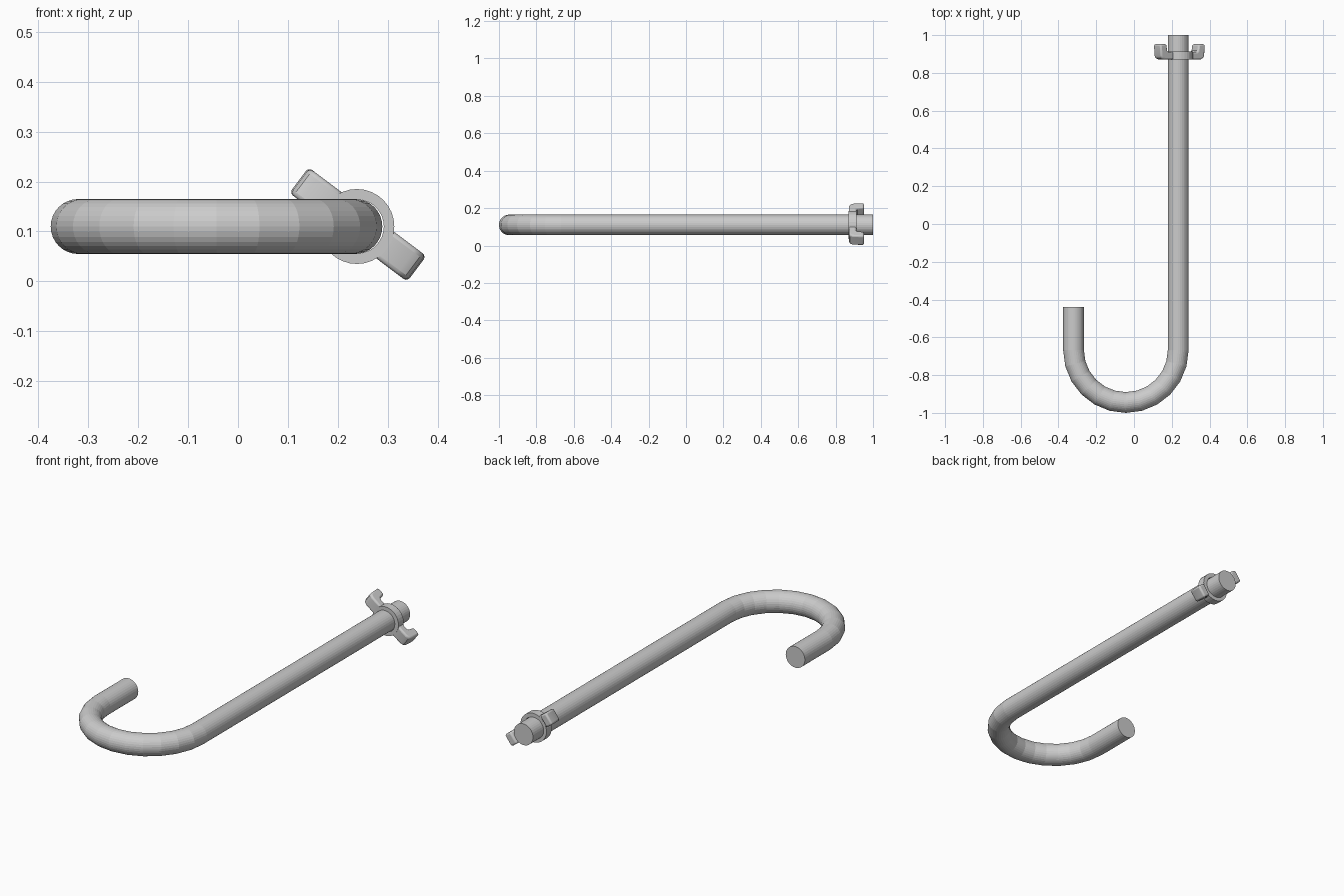
import bpy, bmesh, math
from mathutils import Vector, Matrix

if "Cube" in bpy.data.objects:
    bpy.data.objects.remove(bpy.data.objects["Cube"])

ROD_R, ROD_Z, SIDES = 0.055, 0.11, 32
NUT = Vector((0.24, 0, 0.114))


def make_object(name, bm):
    bmesh.ops.recalc_face_normals(bm, faces=bm.faces)
    mesh = bpy.data.meshes.new(name)
    bm.to_mesh(mesh)
    bm.free()
    ob = bpy.data.objects.new(name, mesh)
    bpy.context.collection.objects.link(ob)
    return ob


def bridge(bm, a, b):
    n = len(a)
    for i in range(n):
        bm.faces.new((a[i], a[(i + 1) % n], b[(i + 1) % n], b[i]))


# J-shaped rod: circle swept along leg, half-turn bend and short end
bend_x, bend_y, bend_r = -0.043, -0.668, 0.277
stations = [(bend_x + bend_r, 1.0, 0)]
for k in range(13):
    a = math.pi * k / 12
    stations.append((bend_x + bend_r * math.cos(a), bend_y - bend_r * math.sin(a), a))
stations.append((bend_x - bend_r, -0.44, math.pi))

bm = bmesh.new()
rings = []
for x, y, a in stations:
    ring = []
    for i in range(SIDES):
        t = 2 * math.pi * i / SIDES
        out = ROD_R * math.cos(t)
        ring.append(bm.verts.new((x + out * math.cos(a), y - out * math.sin(a),
                                  ROD_Z + ROD_R * math.sin(t))))
    rings.append(ring)
for a, b in zip(rings, rings[1:]):
    bridge(bm, a, b)
bm.faces.new(rings[0])
bm.faces.new(rings[-1])
make_object("hook_rod", bm)

# Nut collar: closed ring around the rod
bm = bmesh.new()
collar = []
for r, y in ((0.054, 0.87), (0.075, 0.87), (0.075, 0.912), (0.054, 0.912)):
    collar.append([bm.verts.new((0.238 + r * math.cos(2 * math.pi * i / SIDES), y,
                                 ROD_Z + r * math.sin(2 * math.pi * i / SIDES)))
                   for i in range(SIDES)])
for k in range(4):
    bridge(bm, collar[k], collar[(k + 1) % 4])
make_object("nut_collar", bm)

# Two wings: L-shaped profile (radius, y) given thickness, rounded by a bevel
profile = [(0.058, 0.871), (0.122, 0.871), (0.138, 0.878), (0.145, 0.892),
           (0.148, 0.952), (0.106, 0.952), (0.101, 0.918), (0.094, 0.911), (0.058, 0.911)]
for name, turn in (("wing_right", 37), ("wing_left", 217)):
    bm = bmesh.new()
    sides = [[bm.verts.new((r, y, h)) for r, y in profile] for h in (-0.032, 0.032)]
    bridge(bm, *sides)
    for s in sides:
        bm.faces.new(s)
    bm.transform(Matrix.Translation(NUT) @ Matrix.Rotation(math.radians(turn), 4, 'Y'))
    wing = make_object(name, bm)
    bev = wing.modifiers.new("rounding", 'BEVEL')
    bev.width, bev.segments, bev.limit_method = 0.009, 3, 'ANGLE'
    bev.angle_limit = math.radians(50)
    bpy.context.view_layer.objects.active = wing
    wing.select_set(True)
    bpy.ops.object.shade_smooth_by_angle(angle=math.radians(35))
    wing.select_set(False)
